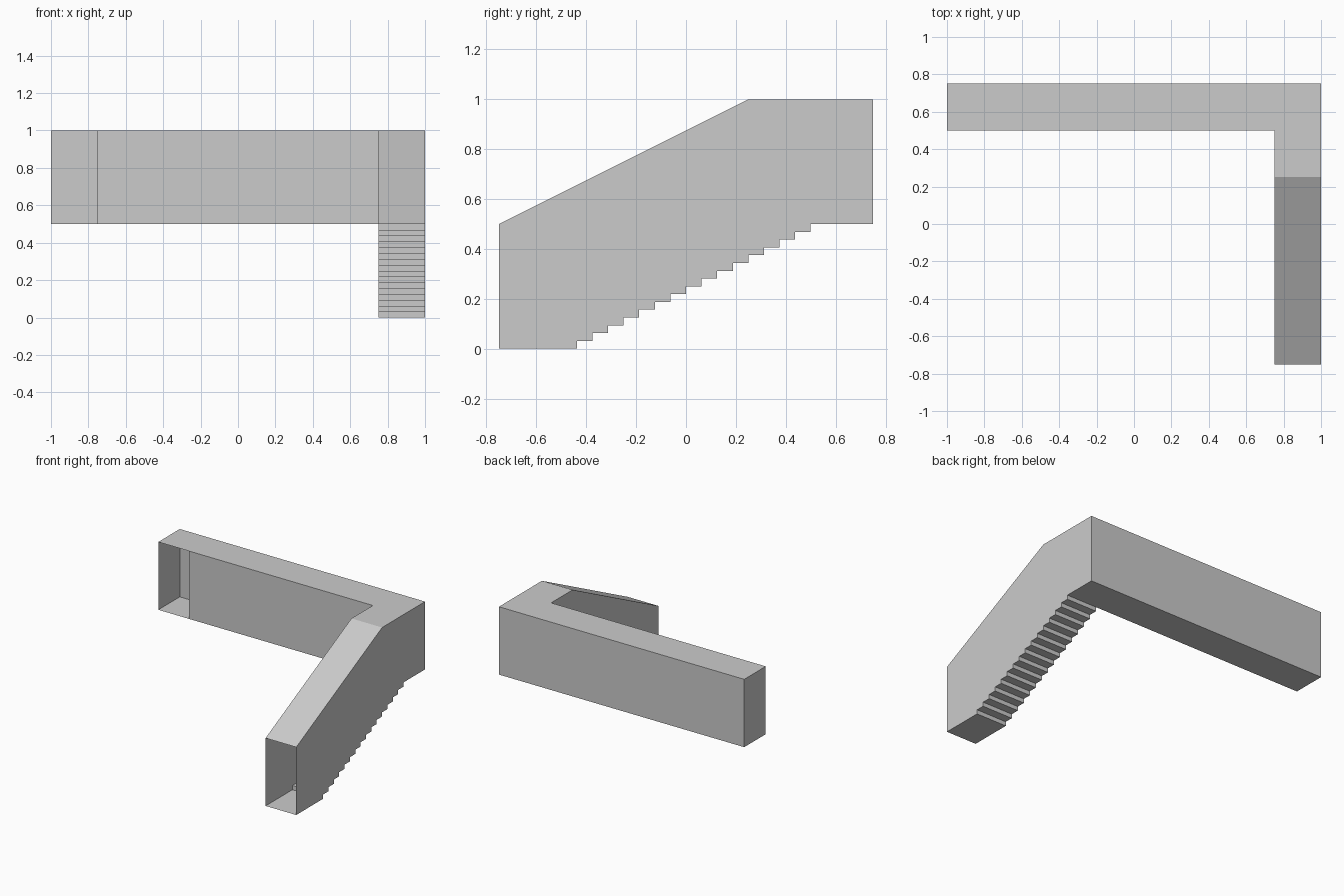
import bpy

if "Cube" in bpy.data.objects:
    bpy.data.objects.remove(bpy.data.objects["Cube"])

# Thin-walled L-shaped corridor: a level hall plus a stair passage
X0, X1 = 0.75, 1.0            # stair passage width
STEPS, RUN, RISE = 16, 0.0625, 0.03125


def sheet(name, polys):
    """Make one object from a list of flat polygons."""
    verts, faces = [], []
    for p in polys:
        faces.append(range(len(verts), len(verts) + len(p)))
        verts += p
    mesh = bpy.data.meshes.new(name)
    mesh.from_pydata(verts, [], [list(f) for f in faces])
    mesh.update()
    obj = bpy.data.objects.new(name, mesh)
    bpy.context.collection.objects.link(obj)
    return obj


def strip(profile):
    """Sweep a y/z line across the stair passage width."""
    return [[(X0, *a), (X0, *b), (X1, *b), (X1, *a)]
            for a, b in zip(profile, profile[1:])]


def wall(a, b, z0=0.5, z1=1.0):
    """Upright rectangle between two x/y points."""
    return [(*a, z0), (*b, z0), (*b, z1), (*a, z1)]


# Stair line: lower landing, then a riser and tread per step
stair_line = [(-0.75, 0.0)]
y, z = -0.4375, 0.0
for i in range(STEPS):
    stair_line += [(y, z), (y, z + RISE)]
    z += RISE
    if i < STEPS - 1:
        y += RUN

sheet("stair_floor", strip(stair_line))

# Ceiling follows the stairs, then runs level into the hall
sheet("stair_ceiling", strip([(0.5, 1.0), (0.25, 1.0), (-0.75, 0.5)]))

# Side walls share the stepped lower edge
top_edge = [(0.25, 1.0), (-0.75, 0.5)]
inner = stair_line + [(0.5, 1.0)] + top_edge
outer = stair_line + [(0.75, 0.5), (0.75, 1.0)] + top_edge
sheet("stair_inner_wall", [[(X0, *p) for p in reversed(inner)]])
sheet("stair_outer_wall", [[(X1, *p) for p in outer]])

# Level hall; its front is open between x = -1 and -0.75
sheet("hall_floor", [[(-1, 0.75, 0.5), (1, 0.75, 0.5), (1, 0.5, 0.5), (-1, 0.5, 0.5)]])
sheet("hall_ceiling", [[(-1, 0.5, 1), (1, 0.5, 1), (1, 0.75, 1), (-1, 0.75, 1)]])
sheet("hall_back_wall", [wall((1, 0.75), (-1, 0.75))])
sheet("hall_end_wall", [wall((-1, 0.75), (-1, 0.5))])
sheet("hall_front_wall", [wall((-0.75, 0.5), (0.75, 0.5))])
